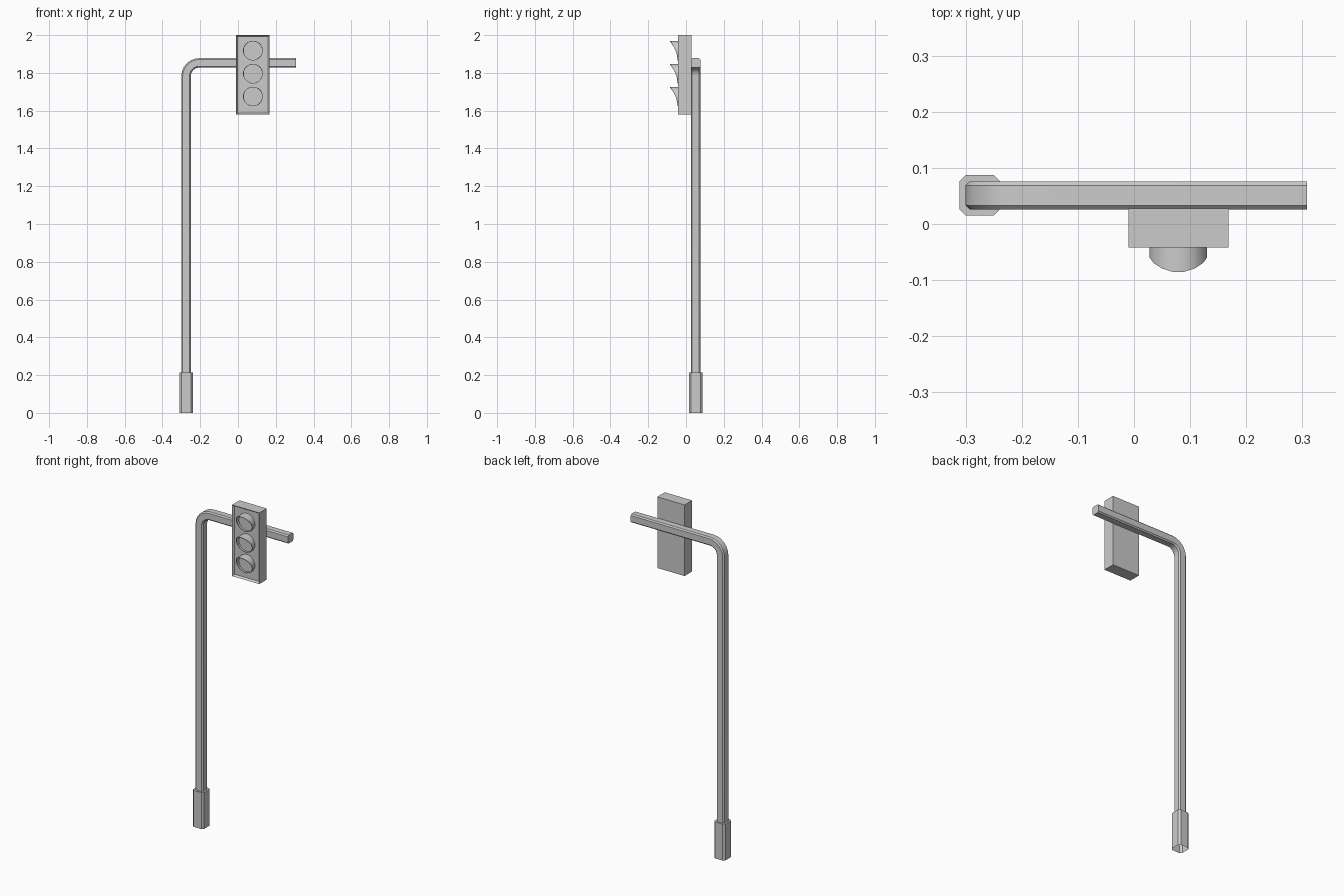
import bpy, bmesh, math
from mathutils import Vector

if "Cube" in bpy.data.objects:
    bpy.data.objects.remove(bpy.data.objects["Cube"])


def make(name, bm, smooth=None):
    bmesh.ops.recalc_face_normals(bm, faces=bm.faces)
    me = bpy.data.meshes.new(name)
    bm.to_mesh(me)
    bm.free()
    ob = bpy.data.objects.new(name, me)
    bpy.context.collection.objects.link(ob)
    if smooth:
        bpy.ops.object.select_all(action='DESELECT')
        ob.select_set(True)
        bpy.context.view_layer.objects.active = ob
        bpy.ops.object.shade_smooth_by_angle(angle=math.radians(smooth))
    return ob


def chamfered_square(h, c):
    k = h - c
    return [(h, -k), (h, k), (k, h), (-k, h), (-h, k), (-h, -k), (-k, -h), (k, -h)]


def sweep(bm, path, profile):
    """Sweep a profile along (x, z, angle) stations; cap only the far end."""
    rings = []
    for x, z, a in path:
        u = Vector((math.cos(a), 0, -math.sin(a)))
        rings.append([bm.verts.new(Vector((x, 0.051, z)) + u * p + Vector((0, q, 0)))
                      for p, q in profile])
    n = len(profile)
    for r0, r1 in zip(rings, rings[1:]):
        for i in range(n):
            j = (i + 1) % n
            bm.faces.new((r0[i], r0[j], r1[j], r1[i]))
    bm.faces.new(rings[-1])


PX = -0.275

# Base sleeve, open underneath
bm = bmesh.new()
sweep(bm, [(PX, 0, 0), (PX, 0.215, 0)], chamfered_square(0.036, 0.011))
make("pole_base", bm)

# Pole bending over into the arm
R, ARM_Z, STEPS = 0.07, 1.853, 6
path = [(PX, 0.215, 0)]
for i in range(STEPS + 1):
    a = math.pi / 2 * i / STEPS
    path.append((PX + R - R * math.cos(a), ARM_Z - R + R * math.sin(a), a))
path.append((0.308, ARM_Z, math.pi / 2))
bm = bmesh.new()
sweep(bm, path, chamfered_square(0.025, 0.007))
make("pole_and_arm", bm, 30)

# Signal housing with a recessed front panel
CX = 0.079
bm = bmesh.new()
bmesh.ops.create_cube(bm, size=1)
for v in bm.verts:
    v.co = Vector((CX + v.co.x * 0.178, -0.007 + v.co.y * 0.07, 1.79 + v.co.z * 0.42))
bm.normal_update()
front = [f for f in bm.faces if f.normal.y < -0.9]
bmesh.ops.inset_region(bm, faces=front, thickness=0.012)
bmesh.ops.translate(bm, verts=front[0].verts, vec=(0, 0.012, 0))
make("signal_housing", bm)

# Three lamps: flat lens plus a swept-back visor ring
N, VR, PANEL = 16, 0.0525, -0.03
for label, z in (("top", 1.918), ("middle", 1.796), ("bottom", 1.675)):
    bm = bmesh.new()
    lens = [bm.verts.new((CX + 0.05 * math.cos(t), PANEL - 0.003, z + 0.05 * math.sin(t)))
            for t in (2 * math.pi * (i + 0.5) / N for i in range(N))]
    bm.faces.new(lens)
    bm.normal_update()
    make(label + "_lens", bm)
    if bpy.data.objects[label + "_lens"].data.polygons[0].normal.y > 0:
        bpy.data.objects[label + "_lens"].data.flip_normals()

    bm = bmesh.new()
    rings = []
    for i in range(N):
        t = 2 * math.pi * (i + 0.5) / N
        c, s = math.cos(t), math.sin(t)
        tip = -0.045 - 0.041 * ((1 + s) / 2) ** 2
        rings.append([bm.verts.new((CX + r * c, y, z + r * s))
                      for r, y in ((VR, PANEL), (VR, tip), (VR - 0.003, tip), (VR - 0.003, PANEL))])
    for i in range(N):
        a, b = rings[i], rings[(i + 1) % N]
        for k in range(4):
            m = (k + 1) % 4
            bm.faces.new((a[k], a[m], b[m], b[k]))
    make(label + "_visor", bm, 35)
